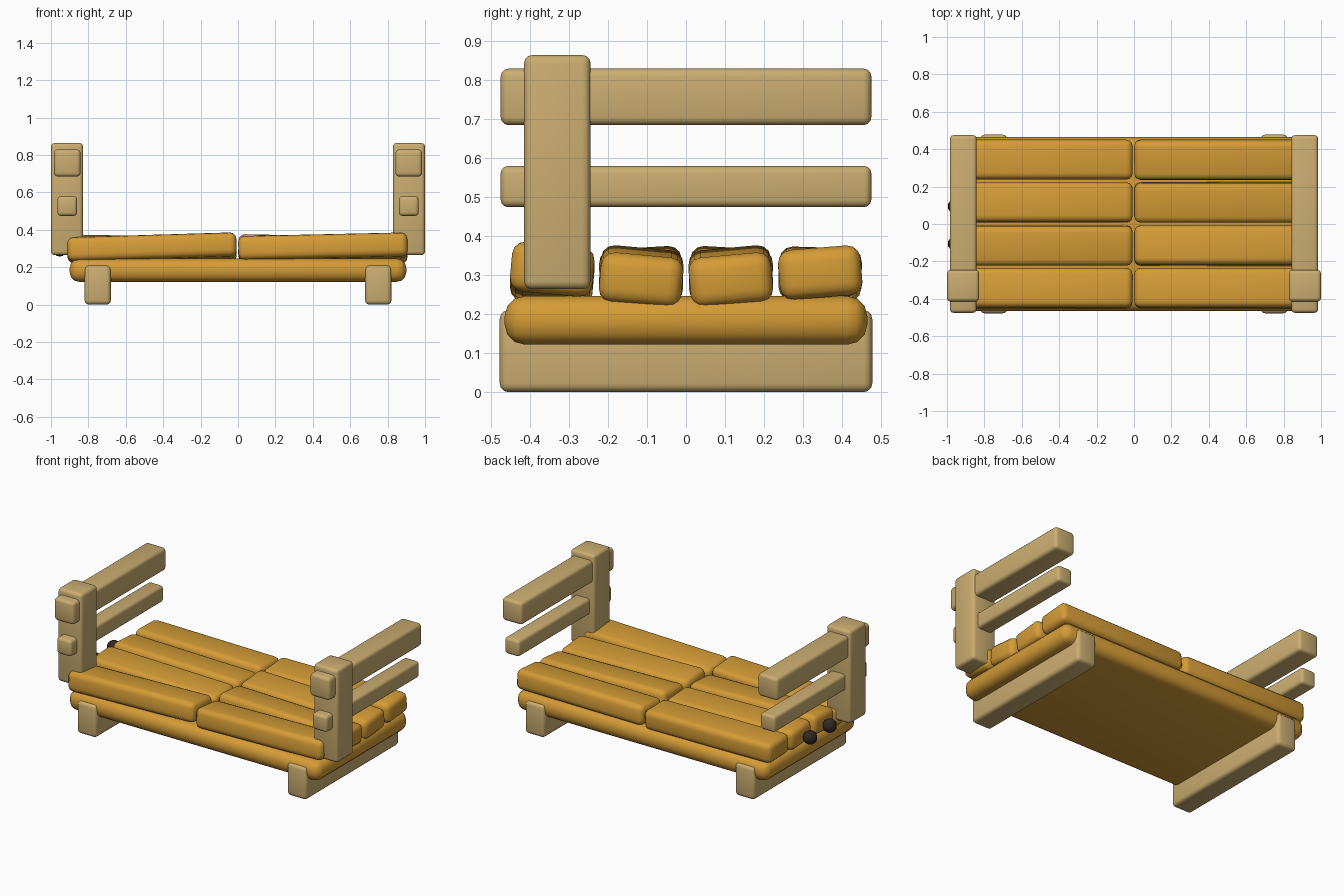
import bpy
import math
from mathutils import Euler

cube = bpy.data.objects.get("Cube")
if cube:
    bpy.data.objects.remove(cube, do_unlink=True)


def material(name, rgb):
    mat = bpy.data.materials.new(name)
    mat.use_nodes = True
    colour = (*rgb, 1)
    mat.diffuse_color = colour
    mat.node_tree.nodes["Principled BSDF"].inputs["Base Color"].default_value = colour
    return mat


TAN = material("pale tan wood", (0.60, 0.42, 0.165))
ORANGE = material("orange wood", (0.66, 0.33, 0.037))
DARK = material("dark brown", (0.03, 0.022, 0.018))


def finish(obj, name, mat):
    obj.name = name
    obj.data.materials.append(mat)
    bpy.ops.object.shade_smooth_by_angle(angle=math.radians(40))
    return obj


def block(name, mat, centre, size, bevel, segments=3, rotation=(0, 0, 0)):
    """Rounded box."""
    bpy.ops.mesh.primitive_cube_add(size=1, location=centre)
    obj = bpy.context.object
    obj.scale = size
    bpy.ops.object.transform_apply(location=False, rotation=False, scale=True)
    mod = obj.modifiers.new("Rounding", 'BEVEL')
    mod.width = bevel
    mod.segments = segments
    bpy.ops.object.modifier_apply(modifier=mod.name)
    obj.rotation_euler = Euler(rotation)
    return finish(obj, name, mat)


# Base slab
block("base_slab", ORANGE, (0, 0, 0.184), (1.8, 0.93, 0.125), 0.052)

# Feet, end posts and rails, the same at both ends
for side, x in (("right", -1), ("left", 1)):
    block(f"{side}_foot", TAN, (x * 0.75, 0, 0.105), (0.14, 0.955, 0.21), 0.022)
    block(f"{side}_post", TAN, (x * 0.914, -0.33, 0.564), (0.172, 0.17, 0.6), 0.02)
    block(f"{side}_upper_rail", TAN, (x * 0.913, 0, 0.757), (0.143, 0.95, 0.145), 0.02)
    block(f"{side}_lower_rail", TAN, (x * 0.913, 0, 0.527), (0.105, 0.95, 0.105), 0.018)

# Top planks: y, then height, roll and upward pitch for the right and left halves
rows = [
    (-0.343, (0.303, -0.09, 0.030), (0.306, -0.09, 0.022)),
    (-0.115, (0.298, 0.06, -0.020), (0.297, -0.09, -0.022)),
    (0.115, (0.298, -0.06, -0.020), (0.297, 0.09, -0.022)),
    (0.344, (0.302, -0.03, -0.012), (0.304, 0.08, 0.006)),
]
for number, (y, *halves) in enumerate(rows, 1):
    for side, x, (z, roll, pitch) in zip(("right", "left"), (-0.46, 0.454), halves):
        block(f"{side}_plank_{number}", ORANGE, (x, y, z), (0.905, 0.212, 0.128),
              0.034, rotation=(roll, -pitch, 0))

# Round knobs on the right end
for name, y in (("front_knob", -0.105), ("back_knob", 0.095)):
    bpy.ops.mesh.primitive_uv_sphere_add(segments=10, ring_count=8, radius=0.043,
                                         location=(-0.953, y, 0.3))
    finish(bpy.context.object, name, DARK)
